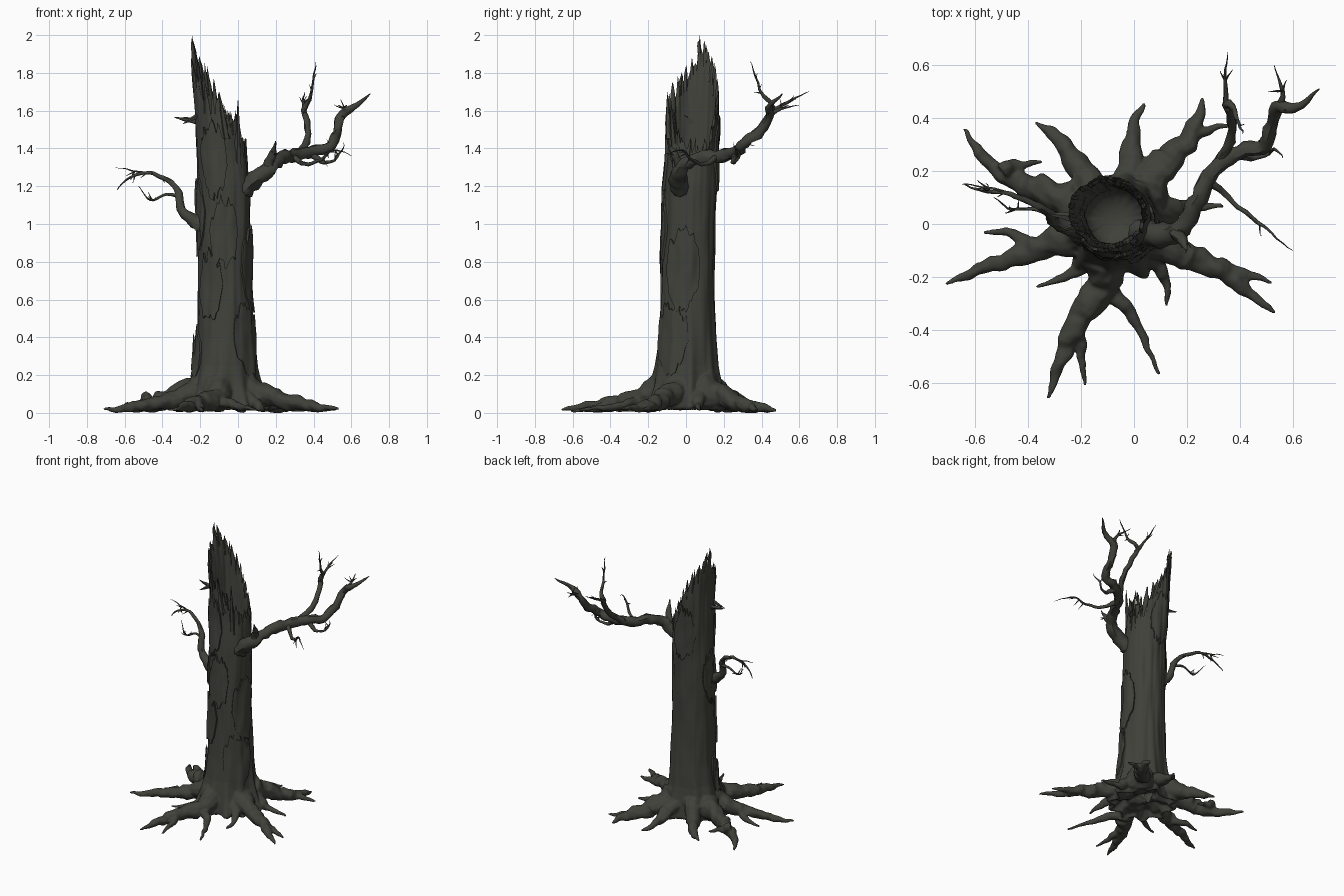
import bpy, bmesh, math, random
from mathutils import Vector, noise

random.seed(7)
cube = bpy.data.objects.get("Cube")
if cube:
    bpy.data.objects.remove(cube)

bark = bpy.data.materials.new("dark grey bark")
bark.use_nodes = True
colour = (0.052, 0.052, 0.043, 1)
bark.diffuse_color = colour
bark.node_tree.nodes["Principled BSDF"].inputs["Base Color"].default_value = colour


def finish(bm, name, angle=50, fuse=False):
    bmesh.ops.recalc_face_normals(bm, faces=bm.faces)
    mesh = bpy.data.meshes.new(name)
    bm.to_mesh(mesh)
    bm.free()
    obj = bpy.data.objects.new(name, mesh)
    bpy.context.collection.objects.link(obj)
    mesh.materials.append(bark)
    bpy.ops.object.select_all(action="DESELECT")
    obj.select_set(True)
    bpy.context.view_layer.objects.active = obj
    if fuse:
        # merge overlapping tubes into one skin with soft joints
        remesh = obj.modifiers.new("fuse", "REMESH")
        remesh.mode = "VOXEL"
        remesh.voxel_size = 0.007
        soften = obj.modifiers.new("soften", "SMOOTH")
        soften.iterations = 5
        for modifier in ("fuse", "soften"):
            bpy.ops.object.modifier_apply(modifier=modifier)
    bpy.ops.object.shade_smooth_by_angle(angle=math.radians(angle))


def lerp_table(table, key):
    for a, b in zip(table, table[1:]):
        if key <= b[0]:
            f = max(0, (key - a[0]) / (b[0] - a[0]))
            return [p + (q - p) * f for p, q in zip(a[1:], b[1:])]
    return table[-1][1:]


def bridge(bm, rings):
    for low, high in zip(rings, rings[1:]):
        n = len(low)
        for i in range(n):
            j = (i + 1) % n
            bm.faces.new((low[i], low[j], high[j], high[i]))


def smooth_path(points, steps):
    # Catmull-Rom spline through points of any dimension
    pts = [points[0]] + list(points) + [points[-1]]
    out = []
    for a, b, c, d in zip(pts, pts[1:], pts[2:], pts[3:]):
        for s in range(steps):
            t = s / steps
            out.append([q + t * ((r - p) + t * ((2 * p - 5 * q + 4 * r - w)
                        + t * (3 * (q - r) + w - p))) / 2
                        for p, q, r, w in zip(a, b, c, d)])
    return out + [list(points[-1])]


def add_tube(bm, points, sides=10, steps=5, rough=0.12, wander=0.0):
    # points are (x, y, z, radius)
    path = smooth_path(points, steps)
    pos = [Vector(p[:3]) for p in path]
    for p in pos[1:-1]:
        p += noise.noise_vector(p * 17) * wander
    side = Vector((0.3, 0.2, 1))
    rings = []
    for k, p in enumerate(pos):
        along = (pos[min(k + 1, len(pos) - 1)] - pos[max(k - 1, 0)]).normalized()
        side = (side - along * side.dot(along)).normalized()
        other = along.cross(side)
        ring = []
        for i in range(sides):
            a = math.tau * i / sides
            d = side * math.cos(a) + other * math.sin(a)
            r = max(path[k][3], 0.001)
            r *= 1 + rough * 2 * noise.noise((p + d * 0.03) * 25)
            v = p + d * r
            v.z = max(v.z, 0)
            ring.append(bm.verts.new(v))
        rings.append(ring)
    bridge(bm, rings)
    bm.faces.new(rings[0])
    bm.faces.new(rings[-1])
    return pos


# Trunk: height -> centre x, centre y, radius
TRUNK = [(0, -0.07, 0, 0.215), (0.06, -0.07, 0, 0.2), (0.12, -0.07, 0.005, 0.185),
         (0.2, -0.07, 0.005, 0.17), (0.4, -0.065, 0.01, 0.15), (0.7, -0.072, 0.012, 0.139),
         (1, -0.075, 0.018, 0.138), (1.2, -0.075, 0.025, 0.137), (1.4, -0.088, 0.035, 0.133),
         (1.7, -0.103, 0.04, 0.13), (2, -0.125, 0.045, 0.127)]
# Broken rim: angle in degrees -> height
RIM = [(0, 1.4), (40, 1.42), (70, 1.55), (95, 1.72), (120, 1.84), (165, 1.93),
       (185, 1.82), (215, 1.75), (250, 1.66), (285, 1.6), (320, 1.48), (360, 1.4)]
ROOT_ANGLES = [math.radians(d) for d in (-165, 160, 128, 75, 48, 5, -30, -60, -97, -130)]
SEG = 108
angles = [math.tau * i / SEG for i in range(SEG)]


def surface(a, z, scale=1.0, offset=0.0):
    cx, cy, r = lerp_table(TRUNK, z)
    d = Vector((math.cos(a), math.sin(a), 0))
    buttress = sum(math.exp(-((math.remainder(a - t, math.tau)) / 0.17) ** 2) for t in ROOT_ANGLES)
    r += 0.07 * (buttress - 0.5) * math.exp(-z * 8)
    # long vertical furrows plus broad lumps
    r += 0.006 * noise.noise(Vector((d.x * 6, d.y * 6, z * 2)))
    r += 0.010 * noise.noise(Vector((d.x * 2, d.y * 2, z * 4 + 5)))
    return Vector((cx, cy, z)) + d * (r * scale + offset)


# Hollow trunk: outer wall, ragged rim, inner wall and floor
bm = bmesh.new()
rim = []
for i, a in enumerate(angles):
    chunk = 0.13 * noise.noise(Vector((i * 0.37, 0, 3))) + 0.05 * noise.noise(Vector((i * 0.9, 4, 1)))
    tooth = random.uniform(-0.04, 0.03)
    rim.append(min(1.95, lerp_table(RIM, math.degrees(a))[0] + chunk + tooth))
peak = round(SEG * 165 / 360)
rim[peak - 1:peak + 2] = [1.93, 2.0, 1.95]
rings = []
levels = 60
for k in range(levels + 1):
    t = k / levels
    ring = []
    for a, top in zip(angles, rim):
        # only the upper part stretches to follow the ragged rim
        z = 0.15 + 1.1 * t / 0.75 if t < 0.75 else 1.25 + (top - 1.25) * (t - 0.75) / 0.25
        ring.append(bm.verts.new(surface(a, z)))
    rings.append(ring)
for k in range(1, 13):
    t = k / 12
    rings.append([bm.verts.new(surface(a, top - 0.012 + (1.15 - top) * t, 0.93 - 0.17 * math.sqrt(t)))
                  for a, top in zip(angles, rim)])
for scale, z in ((0.55, 1.11), (0.25, 1.09)):
    rings.append([bm.verts.new(surface(a, z, scale)) for a in angles])
bridge(bm, rings)
bm.faces.new(rings[-1])
finish(bm, "hollow_trunk", 55)


# Peeling bark sheets with ragged edges
def bark_sheet(name, start, end, low, high, lift):
    bm = bmesh.new()
    n = max(6, int((end - start) / 4))
    rows = 14
    grid = []
    for i in range(n + 1):
        f = i / n
        edge = math.sin(math.pi * f) ** 0.5
        mid = (low + high) / 2
        bottom = mid + (low - mid) * edge + random.uniform(-0.03, 0.03)
        top = mid + (high - mid) * edge + random.uniform(-0.04, 0.04) + 0.02
        column = []
        for j in range(rows + 1):
            z = bottom + (top - bottom) * j / rows
            a = math.radians(start + (end - start) * f) + 0.05 * noise.noise(Vector((z * 14, start, 0)))
            bulge = lift + 0.004 * noise.noise(Vector((a * 4, z * 9, 1)))
            column.append([bm.verts.new(surface(a, z, 1, off)) for off in (bulge, -0.012)])
        grid.append(column)
    for i in range(n):
        for j in range(rows):
            q = (grid[i][j], grid[i + 1][j], grid[i + 1][j + 1], grid[i][j + 1])
            bm.faces.new([c[0] for c in q])
            bm.faces.new([c[1] for c in reversed(q)])
    bmesh.ops.bridge_loops(bm, edges=[e for e in bm.edges if e.is_boundary])
    finish(bm, name, 40)


for k, sheet in enumerate([(-75, 0, 0.22, 0.56), (-150, -95, 0.5, 0.82), (-120, -60, 0.78, 1.1),
                           (150, 225, 0.85, 1.2), (-50, 25, 0.55, 0.95), (-140, -80, 1.15, 1.5),
                           (60, 130, 1.2, 1.52), (175, 215, 0.2, 0.42)]):
    bark_sheet(f"bark_sheet_{k + 1}", *sheet, lift=0.009 + 0.002 * (k % 3))

# Splinters standing round the broken rim
bm = bmesh.new()
for i in range(0, SEG, 5):
    a, z = angles[i], rim[i]
    length = random.uniform(0.06, 0.16)
    foot, tip = surface(a, z - length, 0.93), surface(a + random.uniform(-0.1, 0.1), min(z + 0.035, 1.97), 0.98)
    add_tube(bm, [(*foot, 0.012), (*foot.lerp(tip, 0.6), 0.01), (*tip, 0.001)], 4, 2)
# side spikes and the upright sliver by the foot
for base, tip, r in (((-0.2, 0.02, 1.54), (-0.34, 0.04, 1.565), 0.02),
                     ((-0.2, 0.0, 1.58), (-0.29, -0.03, 1.53), 0.014),
                     ((-0.22, -0.02, 0.15), (-0.235, -0.03, 0.42), 0.028),
                     ((0, -0.06, 1.3), (0.0, -0.08, 1.66), 0.02),
                     ((-0.06, -0.09, 1.45), (-0.1, -0.1, 1.7), 0.02)):
    add_tube(bm, [(*base, r), (*Vector(base).lerp(Vector(tip), 0.55), r * 0.6), (*tip, 0.001)], 5, 3, 0.3)
finish(bm, "rim_splinters", 30)

# Root flare: a skirt round the foot, hollow beneath, fused with all roots
bm = bmesh.new()
skirt = [[bm.verts.new(surface(a, z, scale, offset)) for a in angles]
         for z, scale, offset in ((0.15, 0.3, 0), (0.08, 0.7, 0), (0.012, 0.92, 0), (0.03, 1, 0.008),
                                  (0.08, 1, 0.008), (0.14, 1, 0.007), (0.2, 1, 0.005),
                                  (0.27, 1, -0.002), (0.36, 1, -0.025))]
bridge(bm, skirt)
bm.faces.new(skirt[0])
bm.faces.new(skirt[-1])
# roots: mid radius, then plan points outward
for r, *plan in [(0.042, (-0.13, -0.03), (-0.33, -0.075), (-0.48, -0.14), (-0.6, -0.18), (-0.71, -0.225)),
                 (0.046, (-0.14, 0.05), (-0.36, 0.13), (-0.48, 0.18), (-0.57, 0.25), (-0.645, 0.36)),
                 (0.042, (-0.12, 0.1), (-0.23, 0.24), (-0.3, 0.33), (-0.375, 0.385)),
                 (0.04, (-0.05, 0.08), (-0.01, 0.25), (0, 0.36), (0.035, 0.46)),
                 (0.058, (-0.02, 0.06), (0.12, 0.23), (0.22, 0.35), (0.26, 0.48)),
                 (0.03, (0, 0.05), (0.18, 0.06), (0.34, 0.065)),
                 (0.046, (0, -0.01), (0.18, -0.11), (0.34, -0.18), (0.42, -0.25), (0.535, -0.335)),
                 (0.03, (-0.01, -0.05), (0.1, -0.17), (0.125, -0.31)),
                 (0.056, (-0.1, -0.05), (-0.12, -0.24), (-0.22, -0.38), (-0.27, -0.5), (-0.325, -0.66)),
                 (0.026, (-0.13, -0.05), (-0.22, -0.18), (-0.37, -0.24))]:
    pts = []
    for i, (x, y) in enumerate(plan):
        s = 1 - i / (len(plan) - 1)
        pts.append((x, y, 0.016 + 0.05 * s + 0.08 * s ** 4, r * (s ** 0.7 + 0.7 * s ** 4) + 0.007))
    add_tube(bm, pts, 12, 7, 0.22, 0.014)
# forks: start radius, height, plan points
for r, z, *plan in [(0.026, 0.05, (-0.38, -0.09), (-0.47, -0.035), (-0.57, -0.03)),
                    (0.026, 0.08, (-0.5, 0.2), (-0.43, 0.225), (-0.345, 0.235)),
                    (0.026, 0.045, (0.17, 0.3), (0.27, 0.345), (0.365, 0.375)),
                    (0.026, 0.05, (0.31, -0.16), (0.43, -0.19), (0.525, -0.22)),
                    (0.026, 0.04, (-0.21, -0.37), (-0.2, -0.48), (-0.185, -0.61)),
                    (0.03, 0.06, (-0.1, -0.23), (0, -0.36), (0.095, -0.57))]:
    add_tube(bm, [(x, y, z * (1 - f * 0.7), r * (1 - f) + 0.007)
                  for f, (x, y) in zip((0, 0.5, 1), plan)], 8, 6, 0.2, 0.012)
finish(bm, "root_flare", 60, fuse=True)


# Dead branches, each a main limb with twigs and small random spurs
def branch(name, limbs, spurs, size):
    bm = bmesh.new()
    for limb in limbs:
        pos = add_tube(bm, limb, 9, 5, 0.2, 0.01)
        for _ in range(spurs):
            p = random.choice(pos[len(pos) // 2:-5])
            d = Vector([random.uniform(-1, 1) for _ in range(3)]) + (pos[-1] - pos[-4]).normalized()
            tip = p + d.normalized() * size * random.uniform(0.5, 1)
            add_tube(bm, [(*p, 0.005), (*p.lerp(tip, 0.5), 0.003), (*tip, 0.001)], 5, 3, 0.2, 0.008)
    finish(bm, name)


branch("left_branch", [
    [(0.02, -0.03, 1.17, 0.045), (0.09, -0.04, 1.235, 0.046), (0.18, -0.015, 1.31, 0.036),
     (0.23, 0.08, 1.35, 0.034), (0.3, 0.2, 1.365, 0.032), (0.4, 0.275, 1.385, 0.03),
     (0.49, 0.29, 1.42, 0.027), (0.52, 0.38, 1.48, 0.026), (0.55, 0.445, 1.57, 0.024),
     (0.62, 0.44, 1.62, 0.018), (0.7, 0.51, 1.69, 0.002)],
    [(0.33, 0.24, 1.37, 0.024), (0.37, 0.34, 1.45, 0.018), (0.355, 0.45, 1.6, 0.016),
     (0.39, 0.4, 1.7, 0.008), (0.4, 0.37, 1.78, 0.005), (0.41, 0.34, 1.86, 0.001)],
    [(0.355, 0.43, 1.59, 0.013), (0.345, 0.54, 1.65, 0.007), (0.355, 0.65, 1.7, 0.001)],
    [(0.55, 0.43, 1.56, 0.018), (0.56, 0.5, 1.61, 0.008), (0.53, 0.6, 1.63, 0.001)],
    [(0.27, 0.17, 1.36, 0.018), (0.36, 0.1, 1.32, 0.011), (0.44, 0.03, 1.34, 0.008),
     (0.5, -0.02, 1.39, 0.005), (0.6, -0.1, 1.36, 0.001)],
    [(0.38, 0.27, 1.38, 0.02), (0.46, 0.25, 1.32, 0.01), (0.53, 0.28, 1.36, 0.006), (0.56, 0.25, 1.43, 0.001)],
    [(0.15, -0.03, 1.28, 0.03), (0.18, -0.06, 1.36, 0.02), (0.2, -0.1, 1.44, 0.002)]], 3, 0.06)
branch("right_branch", [
    [(-0.14, 0, 0.98, 0.05), (-0.23, -0.02, 1.02, 0.034), (-0.3, 0.01, 1.08, 0.022),
     (-0.32, 0.04, 1.18, 0.018), (-0.38, 0.08, 1.24, 0.013), (-0.47, 0.11, 1.27, 0.009),
     (-0.56, 0.125, 1.25, 0.007), (-0.64, 0.15, 1.18, 0.002)],
    [(-0.31, 0.03, 1.15, 0.012), (-0.38, 0.06, 1.15, 0.007), (-0.46, 0.06, 1.13, 0.005), (-0.53, 0.1, 1.2, 0.001)],
    [(-0.45, 0.1, 1.27, 0.007), (-0.55, 0.14, 1.28, 0.004), (-0.65, 0.15, 1.3, 0.001)]], 4, 0.06)
